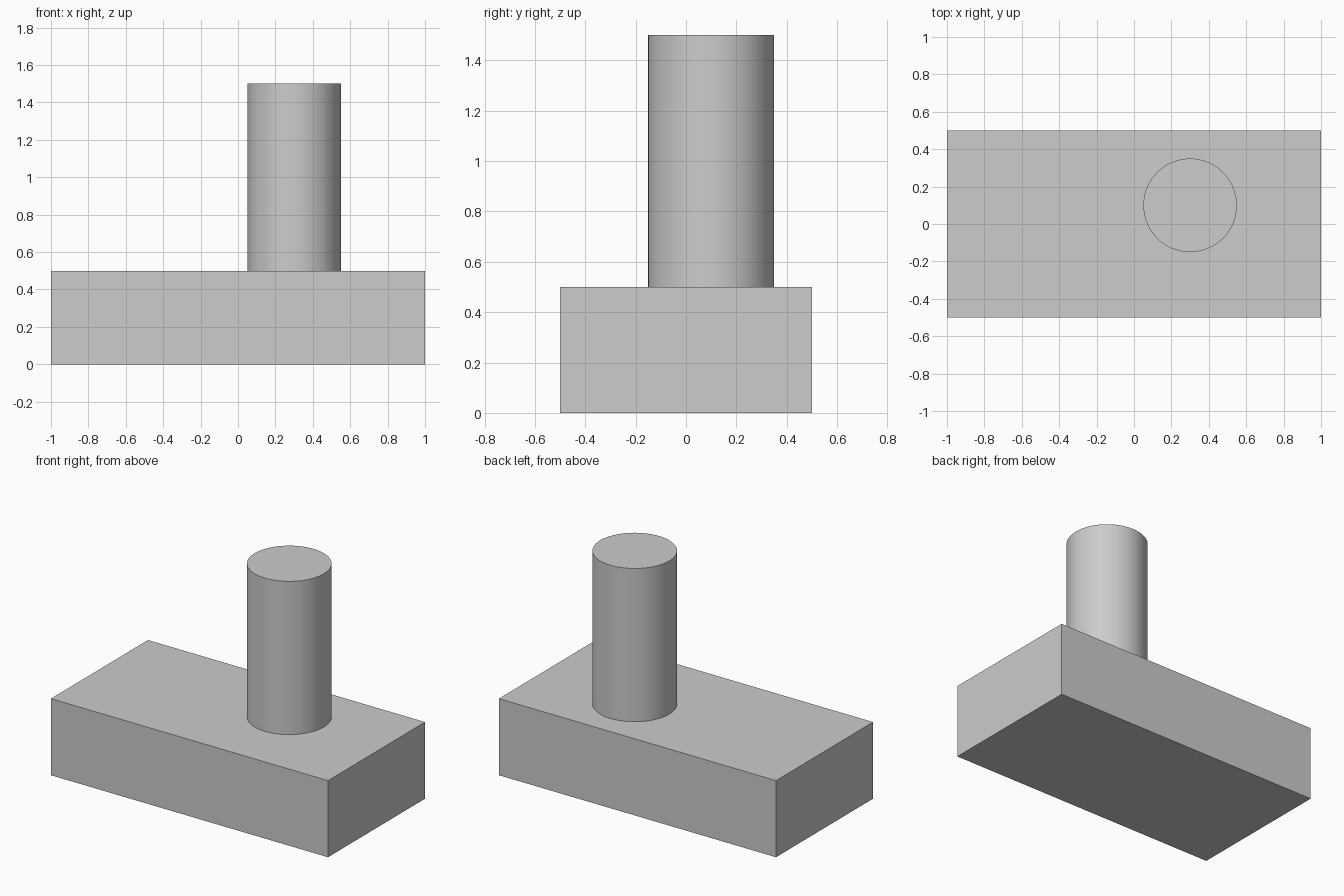
import bpy
import math

default = bpy.data.objects.get("Cube")
if default:
    bpy.data.objects.remove(default, do_unlink=True)

# Single light grey material
grey = bpy.data.materials.new("light_grey")
grey.use_nodes = True
colour = (0.604, 0.604, 0.604, 1.0)
grey.diffuse_color = colour
grey.node_tree.nodes["Principled BSDF"].inputs["Base Color"].default_value = colour


def finish(name):
    obj = bpy.context.object
    obj.name = name
    obj.data.materials.append(grey)
    return obj


# Rectangular base block
bpy.ops.mesh.primitive_cube_add(size=1, location=(0, 0, 0.25))
base = finish("base_block")
base.scale = (2, 1, 0.5)
bpy.ops.object.transform_apply(location=False, rotation=False, scale=True)

# Round post standing on the block, off centre
bpy.ops.mesh.primitive_cylinder_add(vertices=64, radius=0.25, depth=1,
                                    location=(0.3, 0.1, 1))
finish("round_post")
bpy.ops.object.shade_smooth_by_angle(angle=math.radians(30))
